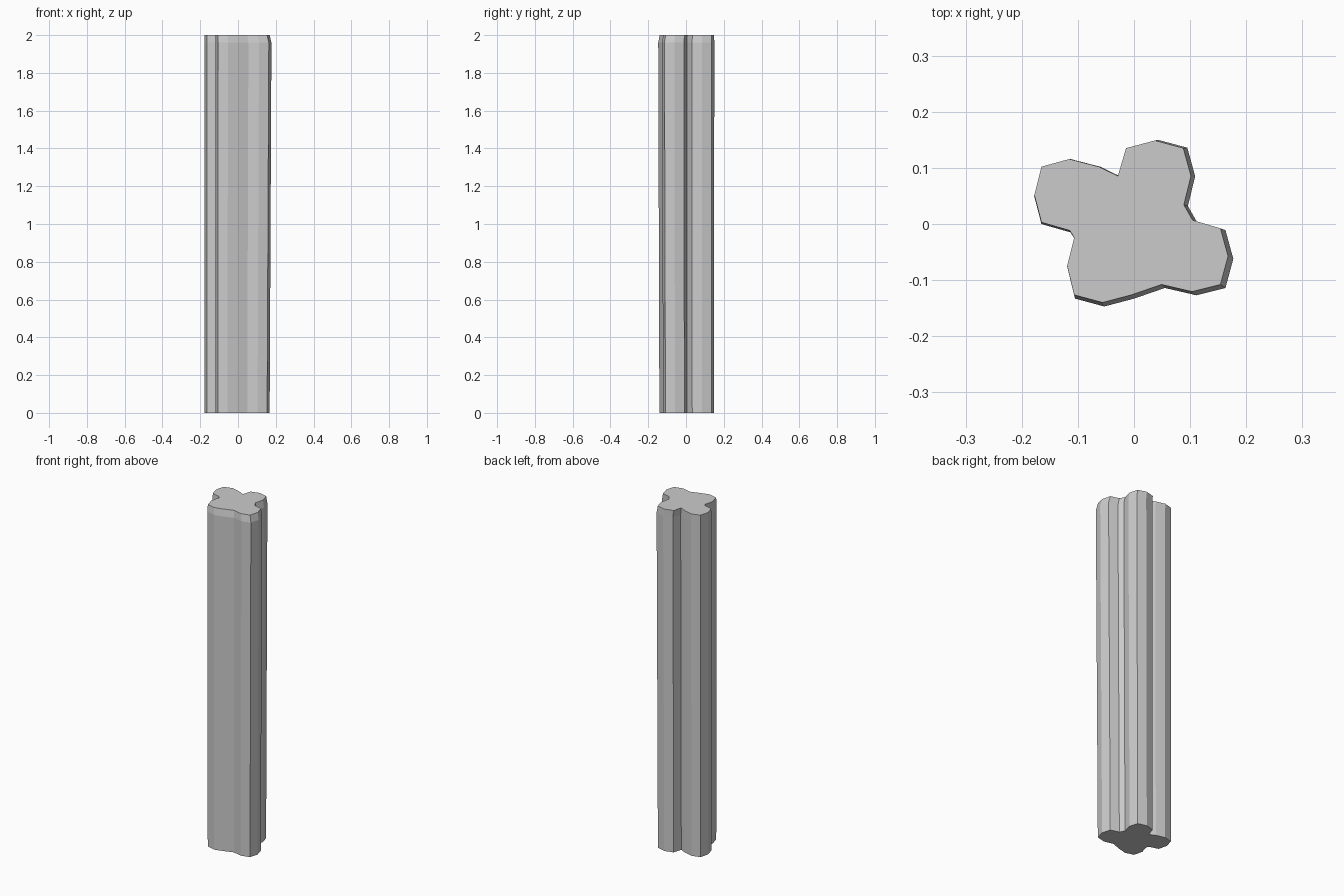
import bpy, bmesh

# Four-lobed cross-section at its widest level
profile = [
    (-0.178, 0.05), (-0.165, 0.102), (-0.114, 0.116), (-0.06, 0.102),
    (-0.025, 0.085), (-0.01, 0.136), (0.043, 0.15), (0.095, 0.136),
    (0.109, 0.085), (0.096, 0.032), (0.112, 0.004), (0.163, -0.011),
    (0.177, -0.062), (0.163, -0.114), (0.111, -0.127), (0.055, -0.114),
    (0.0, -0.133), (-0.053, -0.147), (-0.105, -0.133), (-0.118, -0.08),
    (-0.105, -0.028), (-0.113, -0.015), (-0.165, 0.0),
]
profile.reverse()  # counter-clockwise

# Levels: z, scale, x shift, y shift (slight taper and a worn top edge)
levels = [
    (0.0, 0.972, -0.0045, 0.002),
    (1.96, 1.0, 0.0, 0.0),
    (2.0, 0.972, -0.0045, 0.003),
]

bm = bmesh.new()
rings = [[bm.verts.new((x * s + dx, y * s + dy, z)) for x, y in profile]
         for z, s, dx, dy in levels]

# Side walls
n = len(profile)
for low, high in zip(rings, rings[1:]):
    for i in range(n):
        j = (i + 1) % n
        bm.faces.new((low[i], low[j], high[j], high[i]))

# End caps
bm.faces.new(rings[0][::-1])
bm.faces.new(rings[-1])
bmesh.ops.recalc_face_normals(bm, faces=bm.faces)

mesh = bpy.data.meshes.new("lobed_pillar")
bm.to_mesh(mesh)
bm.free()
pillar = bpy.data.objects.new("lobed_pillar", mesh)
bpy.context.collection.objects.link(pillar)
